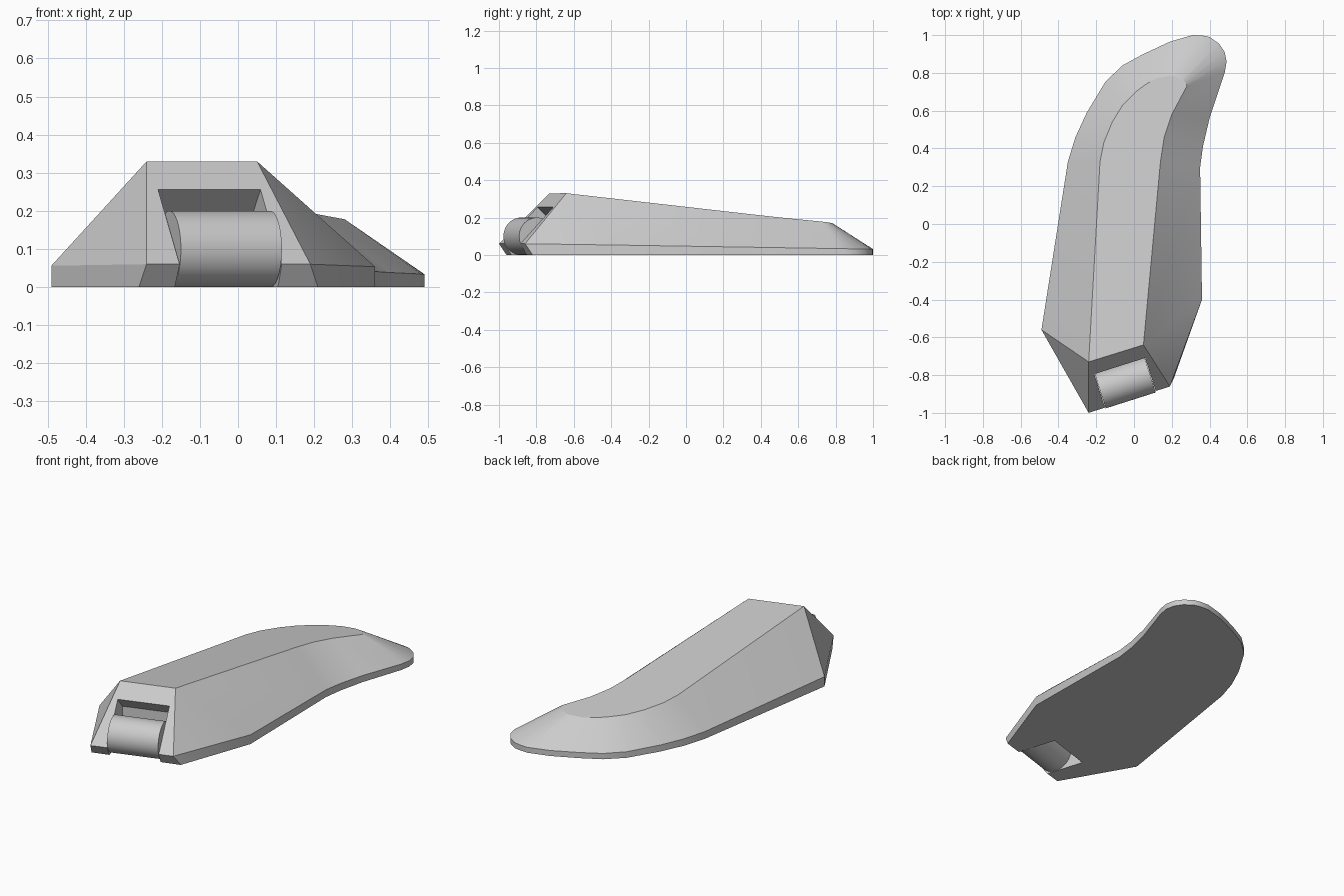
import bpy, bmesh, math
from mathutils import Vector, Matrix

cube = bpy.data.objects.get("Cube")
if cube:
    bpy.data.objects.remove(cube, do_unlink=True)

grey = bpy.data.materials.new("light_grey")
grey.use_nodes = True
colour = (0.6, 0.6, 0.6, 1)
grey.diffuse_color = colour
grey.node_tree.nodes["Principled BSDF"].inputs["Base Color"].default_value = colour


def make_object(name, bm):
    bmesh.ops.recalc_face_normals(bm, faces=bm.faces)
    mesh = bpy.data.meshes.new(name)
    bm.to_mesh(mesh)
    bm.free()
    mesh.materials.append(grey)
    obj = bpy.data.objects.new(name, mesh)
    bpy.context.collection.objects.link(obj)
    return obj


def smooth(obj, degrees):
    bpy.ops.object.select_all(action="DESELECT")
    obj.select_set(True)
    bpy.context.view_layer.objects.active = obj
    bpy.ops.object.shade_smooth_by_angle(angle=math.radians(degrees))


def bridge(bm, a, b):
    for i in range(len(a)):
        j = (i + 1) % len(a)
        bm.faces.new((a[i], a[j], b[j], b[i]))


# Local axes of the angled front end: along the roller, and backward into the body
along = Vector((0.953, 0.303, 0))
inward = Vector((-0.303, 0.953, 0))
up = Vector((0, 0, 1))
top_corner = Vector((0.05, -0.64, 0))

# Body plan: rim point (x, y) paired with its top ridge point (x, y)
plan = [
    (-.24, -1, -.24, -.73), (-.49, -.56, -.24, -.73),
    (-.35, .33, -.18, .33), (-.31, .46, -.16, .43), (-.25, .59, -.115, .54),
    (-.15, .755, -.06, .63), (-.06, .84, .01, .70), (.05, .90, .06, .738),
    (.19, .965, .12, .772), (.31, 1, .19, .785), (.36, .998, .215, .784),
    (.40, .99, .235, .78), (.45, .955, .255, .768), (.48, .91, .268, .755),
    (.49, .86, .276, .742), (.48, .80, .28, .73),
    (.40, .56, .20, .58), (.365, .41, .16, .46), (.35, .30, .14, .33),
    (.36, -.40, .05, -.64), (.19, -.86, .05, -.64),
]

bm = bmesh.new()
bottom, rim, ridge = [], [], []
for i, (x, y, rx, ry) in enumerate(plan):
    base = Vector((x, y, 0))
    if i == 0:
        base += Vector((-.02, .04, 0))       # undercut front lip
    elif i == len(plan) - 1:
        base += Vector((.02, .04, 0))
    depth = max(0, (Vector((rx, ry, 0)) - top_corner).dot(inward))
    bottom.append(bm.verts.new(base))
    rim.append(bm.verts.new((x, y, .047 - .016 * y if y > -.8 else .06)))
    ridge.append(bm.verts.new((rx, ry, .33 - .123 * depth)))
bridge(bm, bottom, rim)
bridge(bm, rim, ridge)
bm.faces.new(bottom)
bm.faces.new(ridge)
bmesh.ops.remove_doubles(bm, verts=bm.verts, dist=0.0001)
body = make_object("body", bm)

# Roller recess: side profile (depth, height) extruded along the roller axis
mouth = Vector((-.018, -.932, 0))
profile = [(-.2, -.05), (.27, -.05), (.27, .18), (.185, .26), (.1, .34), (-.2, .34)]
bm = bmesh.new()
ends = [[bm.verts.new(mouth + along * s + inward * d + up * h) for d, h in profile]
        for s in (-.141, .141)]
bridge(bm, *ends)
for end in ends:
    bm.faces.new(end)
cutter = make_object("recess_cutter", bm)
cutter.hide_render = True
cutter.hide_set(True)

cut = body.modifiers.new("recess", "BOOLEAN")
cut.object = cutter
cut.solver = "EXACT"
bpy.context.view_layer.objects.active = body
bpy.ops.object.modifier_apply(modifier=cut.name)
bpy.data.objects.remove(cutter, do_unlink=True)
smooth(body, 25)

# Roller lying across the recess
bm = bmesh.new()
bmesh.ops.create_cone(bm, cap_ends=True, segments=48, radius1=.1, radius2=.1, depth=.278)
turn = Matrix((inward, up, along)).transposed().to_4x4()
bmesh.ops.transform(bm, matrix=Matrix.Translation(mouth + inward * .098 + up * .1) @ turn, verts=bm.verts)
smooth(make_object("roller", bm), 40)
